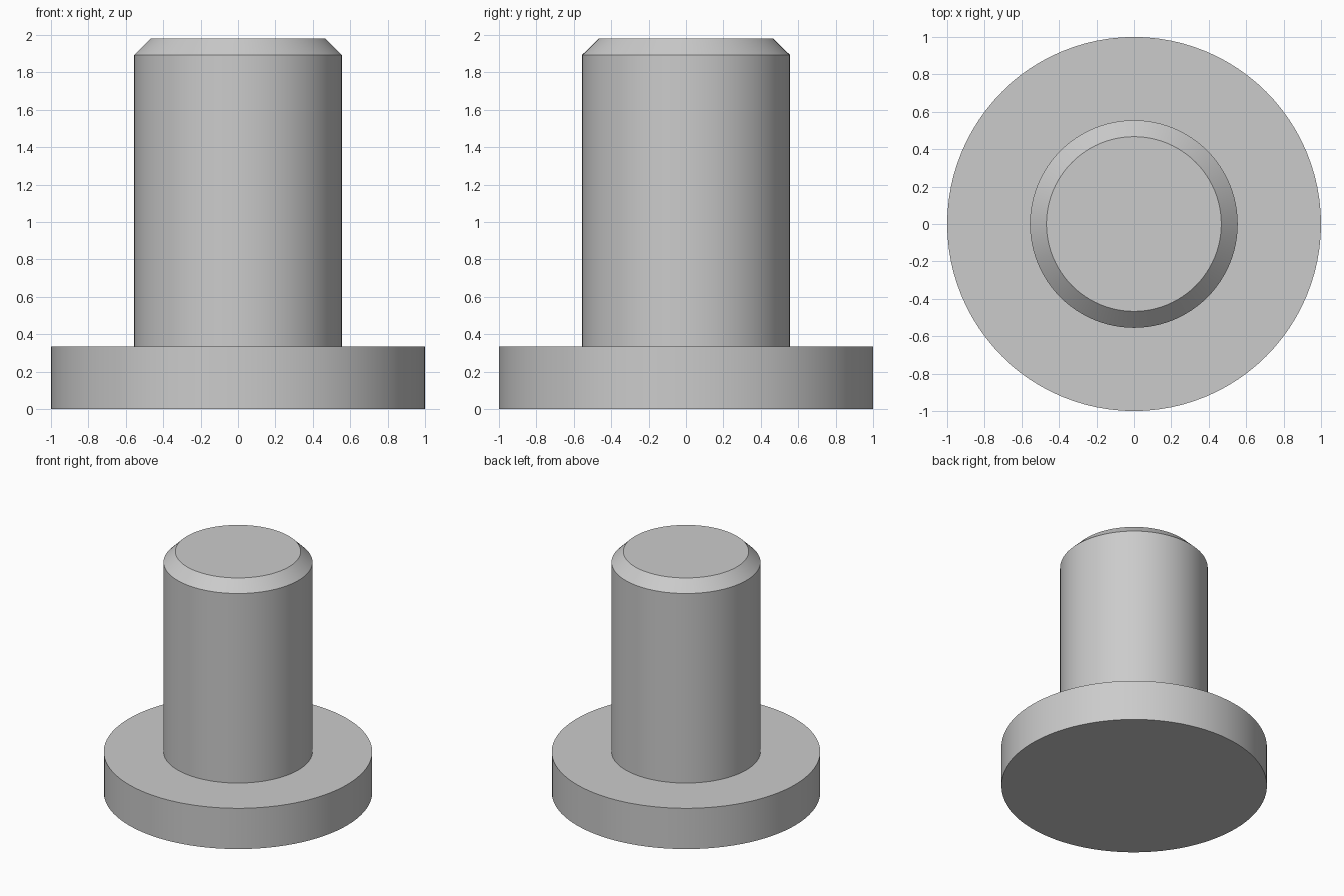
import bpy
import bmesh
from math import radians

SIDES = 96

cube = bpy.data.objects.get("Cube")
if cube:
    bpy.data.objects.remove(cube, do_unlink=True)

# Plain grey metal
grey = bpy.data.materials.new("light_grey")
grey.use_nodes = True
colour = (0.6, 0.6, 0.6, 1)
grey.diffuse_color = colour
grey.node_tree.nodes["Principled BSDF"].inputs["Base Color"].default_value = colour


def turned_part(name, profile):
    """Make a closed solid of revolution from (radius, height) points."""
    bm = bmesh.new()
    points = [(0, profile[0][1])] + profile + [(0, profile[-1][1])]
    verts = [bm.verts.new((r, 0, z)) for r, z in points]
    edges = [bm.edges.new(pair) for pair in zip(verts, verts[1:])]
    bmesh.ops.spin(bm, geom=verts + edges, cent=(0, 0, 0), axis=(0, 0, 1),
                   angle=radians(360), steps=SIDES, use_merge=True)
    bmesh.ops.remove_doubles(bm, verts=bm.verts, dist=0.0001)
    bmesh.ops.dissolve_limit(bm, angle_limit=radians(1), verts=bm.verts, edges=bm.edges)
    bmesh.ops.recalc_face_normals(bm, faces=bm.faces)
    mesh = bpy.data.meshes.new(name)
    bm.to_mesh(mesh)
    bm.free()
    mesh.materials.append(grey)
    obj = bpy.data.objects.new(name, mesh)
    bpy.context.collection.objects.link(obj)
    bpy.ops.object.select_all(action="DESELECT")
    obj.select_set(True)
    bpy.context.view_layer.objects.active = obj
    bpy.ops.object.shade_smooth_by_angle(angle=radians(30))
    return obj


# Wide round flange at the bottom
turned_part("base_flange", [(1, 0), (1, 0.335)])

# Shaft with a chamfered tip, seated on the flange
turned_part("chamfered_shaft", [(0.555, 0.335), (0.555, 1.893), (0.467, 1.98)])
